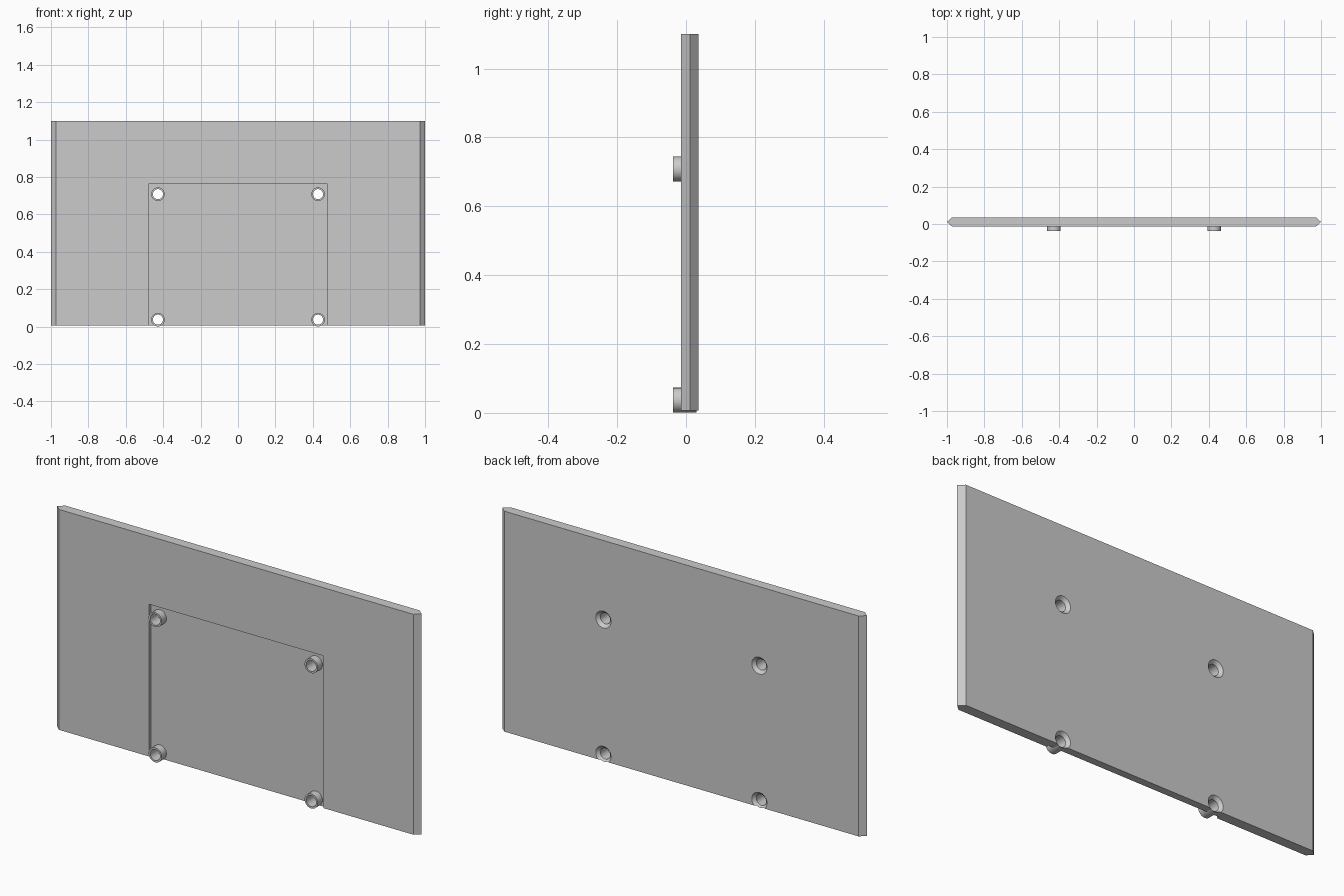
import bpy, bmesh
from math import radians
from mathutils import Matrix

cube = bpy.data.objects.get("Cube")
if cube:
    bpy.data.objects.remove(cube, do_unlink=True)

FRONT, BACK, TIP = -0.014, 0.036, -0.038    # plate faces and standoff ends, along y
BOTTOM, TOP = 0.007, 1.1
HOLES = [(x, z) for x in (-0.428, 0.428) for z in (0.037, 0.708)]

grey = bpy.data.materials.new("plain_grey")
grey.use_nodes = True
colour = (0.6, 0.6, 0.6, 1)
grey.diffuse_color = colour
grey.node_tree.nodes["Principled BSDF"].inputs["Base Color"].default_value = colour


def make_object(name, bm):
    bmesh.ops.recalc_face_normals(bm, faces=bm.faces)
    mesh = bpy.data.meshes.new(name)
    bm.to_mesh(mesh)
    bm.free()
    mesh.materials.append(grey)
    obj = bpy.data.objects.new(name, mesh)
    bpy.context.collection.objects.link(obj)
    return obj


def add_cone(bm, x, z, y0, y1, r0, r1):
    """Round solid along y, radius r0 at y0 and r1 at y1."""
    place = Matrix.Translation((x, (y0 + y1) / 2, z)) @ Matrix.Rotation(radians(-90), 4, "X")
    bmesh.ops.create_cone(bm, cap_ends=True, segments=48, radius1=r0, radius2=r1,
                          depth=y1 - y0, matrix=place)


def combine(obj, tool, operation):
    mod = obj.modifiers.new(tool.name, "BOOLEAN")
    mod.operation, mod.object, mod.solver = operation, tool, "EXACT"
    bpy.context.view_layer.objects.active = obj
    bpy.ops.object.modifier_apply(modifier=mod.name)
    bpy.data.objects.remove(tool, do_unlink=True)


# Plate with pointed side edges
bm = bmesh.new()
middle = (FRONT + BACK) / 2
outline = [(-1, middle), (-0.972, FRONT), (0.972, FRONT),
           (1, middle), (0.972, BACK), (-0.972, BACK)]
base = bm.faces.new([bm.verts.new((x, y, BOTTOM)) for x, y in outline])
moved = bmesh.ops.extrude_face_region(bm, geom=[base])["geom"]
bmesh.ops.translate(bm, vec=(0, 0, TOP - BOTTOM),
                    verts=[v for v in moved if isinstance(v, bmesh.types.BMVert)])
plate = make_object("mounting_plate", bm)

# Shallow front recess, open at the bottom
bm = bmesh.new()
bmesh.ops.create_cube(bm, size=1, matrix=Matrix.Translation((0, FRONT, 0.262))
                      @ Matrix.Diagonal((0.956, 0.026, 1.0, 1)))
combine(plate, make_object("recess_cutter", bm), "DIFFERENCE")

# Standoffs running through the plate
bm = bmesh.new()
for x, z in HOLES:
    add_cone(bm, x, z, TIP, BACK - 0.003, 0.036, 0.036)
combine(plate, make_object("standoffs", bm), "UNION")

# Screw holes, then countersinks from the back
bm = bmesh.new()
for x, z in HOLES:
    add_cone(bm, x, z, TIP - 0.02, BACK + 0.02, 0.027, 0.027)
combine(plate, make_object("hole_cutter", bm), "DIFFERENCE")
bm = bmesh.new()
for x, z in HOLES:
    add_cone(bm, x, z, BACK - 0.018, BACK + 0.002, 0.024, 0.044)
combine(plate, make_object("countersink_cutter", bm), "DIFFERENCE")

# Smooth round walls, crisp edges
bpy.ops.object.select_all(action="DESELECT")
plate.select_set(True)
bpy.context.view_layer.objects.active = plate
bpy.ops.object.shade_smooth_by_angle(angle=radians(25))
